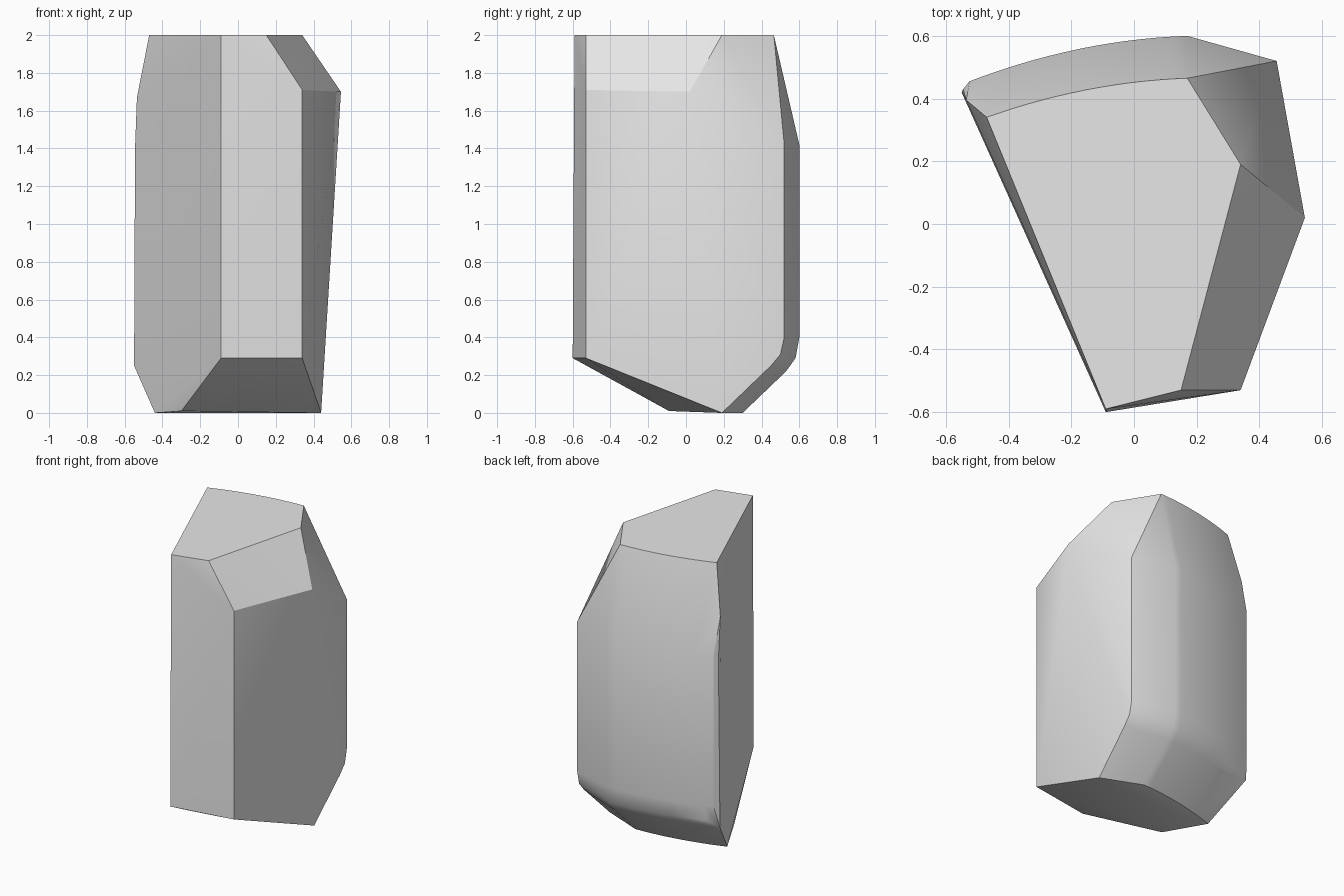
import bpy, bmesh, math

cube = bpy.data.objects.get("Cube")
if cube:
    bpy.data.objects.remove(cube, do_unlink=True)


def back_y(x):
    """Plan curve of the rounded back."""
    d = 0.17 - x
    return 0.60 - 0.034 * d - 0.251 * d * d


# Grey stone colour
stone = bpy.data.materials.new("stone_grey")
stone.use_nodes = True
colour = (0.8, 0.8, 0.8, 1)
stone.diffuse_color = colour
stone.node_tree.nodes["Principled BSDF"].inputs["Base Color"].default_value = colour

# Corners of the cut front, right side and left edge
points = [
    (-0.09, -0.59, 2), (0.15, -0.53, 2), (0.34, 0.19, 2),
    (0.34, -0.53, 1.71), (0.545, 0.02, 1.70),
    (-0.09, -0.60, 0.29), (0.34, -0.53, 0.29),
    (-0.30, -0.09, 0.01),
    (-0.535, 0.395, 1.67), (-0.545, 0.43, 1.4), (-0.55, 0.42, 0.25),
]

# Curved back: inset, height and left end of each level
levels = [(0.135, 2, -0.47), (0, 1.42, -0.525), (0, 0.4, -0.525),
          (0.02, 0.29, -0.525), (0.07, 0.22, -0.52), (0.30, 0, -0.44)]
steps = 14
for inset, z, left in levels:
    for i in range(steps + 1):
        x = left + (0.17 - left) * i / steps
        points.append((x, back_y(x) - inset, z))

# Back right corner, rounding under to the base
points += [(0.455, 0.52, 1.42), (0.455, 0.52, 0.4), (0.455, 0.50, 0.31),
           (0.453, 0.45, 0.25), (0.44, 0.19, 0)]

# Wrap the corners in one solid
bm = bmesh.new()
for p in points:
    bm.verts.new(p)
hull = bmesh.ops.convex_hull(bm, input=bm.verts[:])
loose = {g for g in hull["geom_interior"] + hull["geom_unused"]
         if isinstance(g, bmesh.types.BMVert)}
bmesh.ops.delete(bm, geom=list(loose), context="VERTS")
bmesh.ops.dissolve_limit(bm, angle_limit=math.radians(0.3),
                         verts=bm.verts[:], edges=bm.edges[:])
bmesh.ops.recalc_face_normals(bm, faces=bm.faces[:])
mesh = bpy.data.meshes.new("stone_block")
bm.to_mesh(mesh)
bm.free()
mesh.materials.append(stone)

block = bpy.data.objects.new("stone_block", mesh)
bpy.context.collection.objects.link(block)
bpy.ops.object.select_all(action="DESELECT")
block.select_set(True)
bpy.context.view_layer.objects.active = block
bpy.ops.object.shade_smooth_by_angle(angle=math.radians(28))
